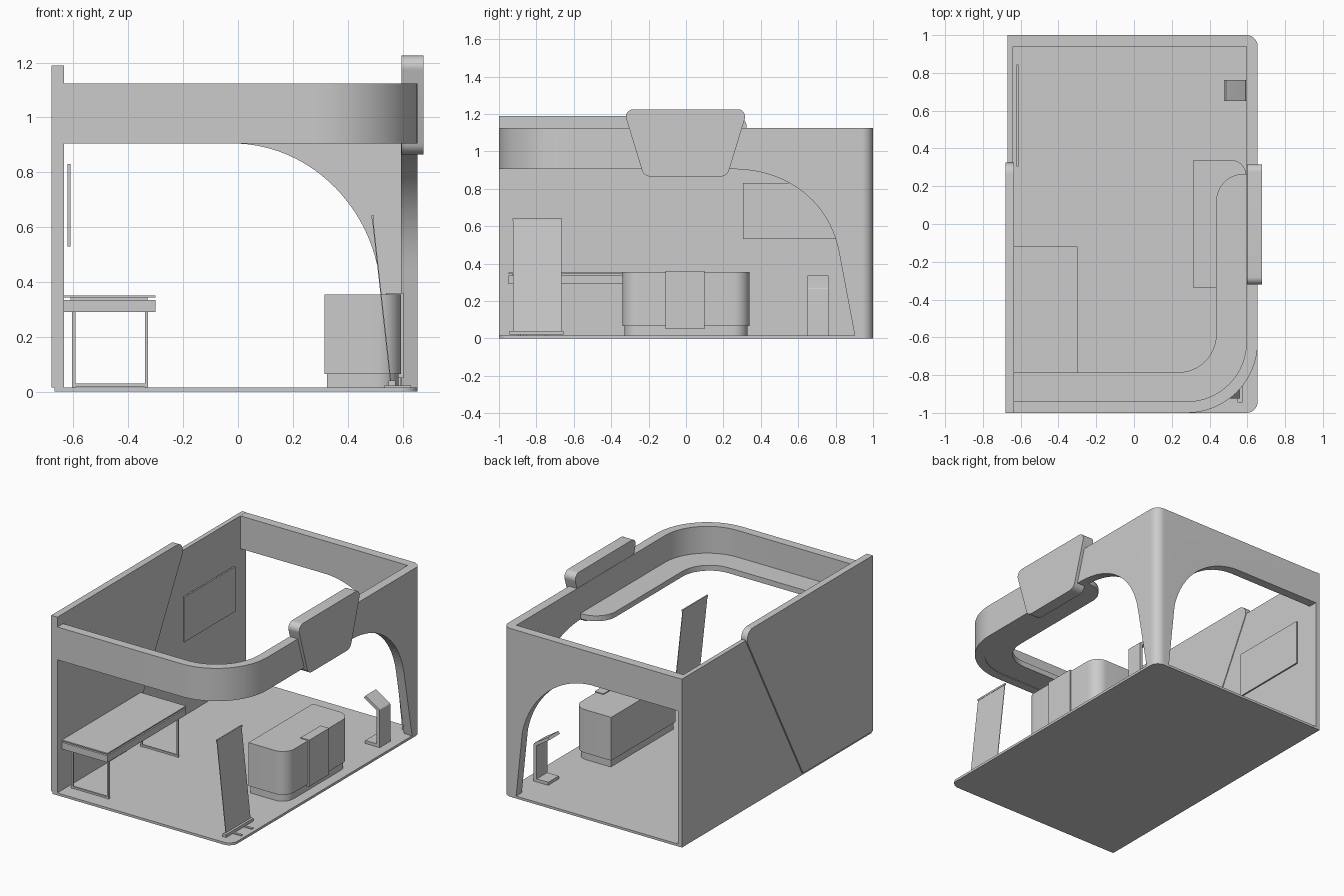
import bpy, bmesh, math
from mathutils import Vector

if "Cube" in bpy.data.objects:
    bpy.data.objects.remove(bpy.data.objects["Cube"])


def fillet(corners, steps=10):
    """Polygon from (u, v) or (u, v, radius) corners."""
    out, n = [], len(corners)
    for i, c in enumerate(corners):
        p = Vector(c[:2])
        r = c[2] if len(c) > 2 else 0
        if not r:
            out.append(p)
            continue
        d1 = (Vector(corners[i - 1][:2]) - p).normalized()
        d2 = (Vector(corners[(i + 1) % n][:2]) - p).normalized()
        th = d1.angle(d2)
        t = r / math.tan(th / 2)
        mid = p + (d1 + d2).normalized() * (r / math.sin(th / 2))
        a, b, phi = p + d1 * t - mid, p + d2 * t - mid, math.pi - th
        for k in range(steps + 1):
            f = k / steps
            out.append(mid + (a * math.sin((1 - f) * phi) + b * math.sin(f * phi)) / math.sin(phi))
    return out


def prism(name, corners, axis, lo, hi, steps=10):
    """Extrude a 2D outline along an axis between lo and hi."""
    place = {'x': lambda u, v, w: (w, u, v),
             'y': lambda u, v, w: (u, w, v),
             'z': lambda u, v, w: (u, v, w)}[axis]
    bm = bmesh.new()
    face = bm.faces.new([bm.verts.new(place(p[0], p[1], lo)) for p in fillet(corners, steps)])
    top = bmesh.ops.extrude_face_region(bm, geom=[face])['geom']
    bmesh.ops.translate(bm, verts=[g for g in top if isinstance(g, bmesh.types.BMVert)],
                        vec=Vector(place(0, 0, hi - lo)))
    bmesh.ops.recalc_face_normals(bm, faces=bm.faces)
    me = bpy.data.meshes.new(name)
    bm.to_mesh(me)
    bm.free()
    ob = bpy.data.objects.new(name, me)
    bpy.context.collection.objects.link(ob)
    return ob


def box(name, x0, x1, y0, y1, z0, z1):
    return prism(name, [(x0, y0), (x1, y0), (x1, y1), (x0, y1)], 'z', z0, z1)


def bezier(a, b, c, d, n=20):
    pts = []
    for i in range(n + 1):
        t = i / n
        s = 1 - t
        pts.append(tuple(s**3 * a[k] + 3 * s * s * t * b[k] + 3 * s * t * t * c[k] + t**3 * d[k]
                         for k in (0, 1)))
    return pts


def cut(ob, cutter):
    m = ob.modifiers.new("opening", 'BOOLEAN')
    m.operation, m.solver, m.object = 'DIFFERENCE', 'EXACT', cutter
    bpy.context.view_layer.objects.active = ob
    bpy.ops.object.modifier_apply(modifier=m.name)
    bpy.data.objects.remove(cutter)


# floor
prism("floor", [(-0.67, -1), (0.655, -1, 0.06), (0.655, 1, 0.06), (-0.67, 1)], 'z', 0, 0.016)

# left wall and its raised slanted panel
box("left_wall", -0.67, -0.64, -0.995, 1, 0.01, 1.125)
prism("left_wall_panel", [(-1, 0.016), (-0.265, 0.016), (0.365, 1.19, 0.06), (-1, 1.19)],
      'x', -0.68, -0.635)

# fascia with arched back corner: full-height shell minus two openings
shell = prism("fascia_and_arches",
              [(-0.65, -1), (0.655, -1, 0.375), (0.655, 1, 0.06), (-0.669, 1),
               (-0.669, 0.94), (0.595, 0.94), (0.595, -0.94, 0.315), (-0.65, -0.94)],
              'z', 0.012, 1.124, 16)
side = bezier((0.25, 0.905), (0.53, 0.905), (0.77, 0.74), (0.82, 0.45))
cut(shell, prism("side_cutter", [(-1.1, -0.1), (-1.1, 0.905)] + side + [(0.905, 0.0), (0.91, -0.1)],
                 'x', -0.8, 0.8))
back = bezier((0, 0.905), (0.25, 0.895), (0.46, 0.70), (0.51, 0.45))
cut(shell, prism("back_cutter", [(-0.8, -0.1), (-0.8, 0.905)] + back + [(0.557, 0.0), (0.565, -0.1)],
                 'y', 0.92, 1.1))

# inner ceiling ledge
prism("ceiling_ledge",
      [(-0.64, -0.96), (0.62, -0.96, 0.33), (0.62, 0.265), (0.585, 0.265, 0.0),
       (0.435, 0.265, 0.145), (0.435, -0.785, 0.2), (-0.64, -0.785)], 'z', 0.909, 0.945, 16)

# header sign
prism("header_sign", [(-0.225, 0.865, 0.05), (0.22, 0.865, 0.05), (0.33, 1.225, 0.04),
                      (-0.335, 1.225, 0.04)], 'x', 0.597, 0.677)

# wall screen
box("wall_screen", -0.621, -0.611, 0.305, 0.845, 0.53, 0.83)

# reception counter
prism("counter_body", [(0.315, -0.34), (0.595, -0.34, 0.085), (0.595, 0.34, 0.085), (0.315, 0.34)],
      'z', 0.065, 0.354)
prism("counter_plinth", [(0.325, -0.33), (0.585, -0.33, 0.08), (0.585, 0.33, 0.08), (0.325, 0.33)],
      'z', 0.014, 0.065)
prism("counter_front_panel", [(0.585, 0.05), (0.604, 0.05), (0.604, 0.36), (0.54, 0.36),
                              (0.54, 0.35), (0.585, 0.35)], 'y', -0.11, 0.1)

# table
box("table_slab", -0.636, -0.3, -0.95, -0.12, 0.29, 0.335)
box("table_spacer", -0.61, -0.33, -0.93, -0.14, 0.333, 0.344)
box("table_top", -0.636, -0.3, -0.95, -0.12, 0.343, 0.351)
for n, y in (("front", -0.89), ("back", -0.16)):
    box(f"table_{n}_leg_left", -0.605, -0.593, y - 0.006, y + 0.006, 0.016, 0.292)
    box(f"table_{n}_leg_right", -0.34, -0.328, y - 0.006, y + 0.006, 0.016, 0.292)
    box(f"table_{n}_foot_bar", -0.6, -0.33, y - 0.006, y + 0.006, 0.018, 0.03)

# roll-up banner
prism("banner_sheet", [(0.555, 0.035), (0.559, 0.035), (0.492, 0.638), (0.488, 0.638)],
      'y', -0.925, -0.665)
box("banner_top_rail", 0.486, 0.495, -0.928, -0.662, 0.63, 0.642)
box("banner_base", 0.548, 0.574, -0.945, -0.655, 0.02, 0.04)
for i, y in enumerate((-0.86, -0.745)):
    box(f"banner_foot_{i + 1}", 0.535, 0.63, y - 0.008, y + 0.008, 0.015, 0.022)

# information kiosk: base, stem and tilted head in one profile
prism("kiosk", [(0.485, 0.014), (0.592, 0.014), (0.592, 0.268, 0.012), (0.487, 0.336),
                (0.476, 0.32), (0.57, 0.258), (0.57, 0.036), (0.485, 0.036)], 'y', 0.65, 0.762, 5)

# smooth the curved faces, keep edges sharp
bpy.ops.object.select_all(action='SELECT')
bpy.context.view_layer.objects.active = shell
bpy.ops.object.shade_smooth_by_angle(angle=math.radians(30))
